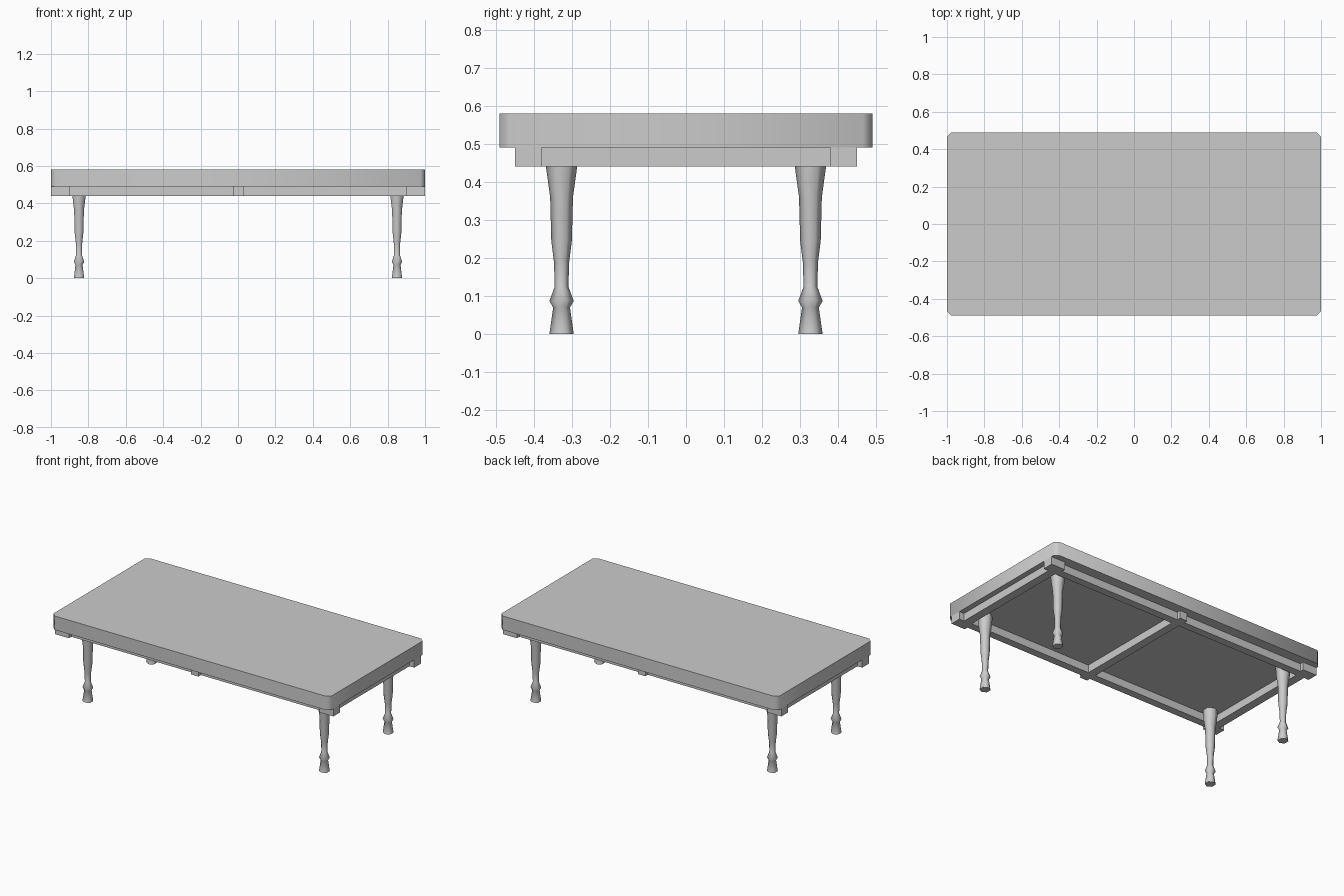
import bpy, bmesh, math

if "Cube" in bpy.data.objects:
    bpy.data.objects.remove(bpy.data.objects["Cube"])

def finish(name, bm, smooth=True):
    bmesh.ops.recalc_face_normals(bm, faces=bm.faces)
    me = bpy.data.meshes.new(name)
    bm.to_mesh(me)
    bm.free()
    ob = bpy.data.objects.new(name, me)
    bpy.context.collection.objects.link(ob)
    if smooth:
        bpy.ops.object.select_all(action='DESELECT')
        ob.select_set(True)
        bpy.context.view_layer.objects.active = ob
        bpy.ops.object.shade_smooth_by_angle(angle=math.radians(65))
    return ob

def prism(name, outline, z0, z1, smooth=True):
    bm = bmesh.new()
    low = [bm.verts.new((x, y, z0)) for x, y in outline]
    high = [bm.verts.new((x, y, z1)) for x, y in outline]
    n = len(outline)
    bm.faces.new(low[::-1])
    bm.faces.new(high)
    for i in range(n):
        j = (i + 1) % n
        bm.faces.new((low[i], low[j], high[j], high[i]))
    return finish(name, bm, smooth)

def box(name, x0, x1, y0, y1, z0, z1):
    return prism(name, [(x0, y0), (x1, y0), (x1, y1), (x0, y1)], z0, z1, False)

def turned(name, x, y, profile, sides=6):
    bm = bmesh.new()
    rings = []
    for r, z in profile:
        rings.append([bm.verts.new((x + r * math.sin(2 * math.pi * k / sides),
                                    y + r * math.cos(2 * math.pi * k / sides), z))
                      for k in range(sides)])
    for a, b in zip(rings, rings[1:]):
        for k in range(sides):
            m = (k + 1) % sides
            bm.faces.new((a[k], a[m], b[m], b[k]))
    bm.faces.new(rings[0])
    bm.faces.new(rings[-1])
    return finish(name, bm)

# Thick top with clipped corners
X, Y, C = 1.0, 0.49, 0.025
prism("table_top", [(-X + C, -Y), (X - C, -Y), (X, -Y + C), (X, Y - C),
                    (X - C, Y), (-X + C, Y), (-X, Y - C), (-X, -Y + C)], 0.49, 0.58)

# Frame under the top
Z0, Z1 = 0.44, 0.491
for s, side in ((-1, "front"), (1, "back")):
    y0, y1 = sorted((s * 0.375, s * 0.425))
    box(side + "_rail", -0.95, 0.95, y0, y1, Z0, Z1)
for s, side in ((-1, "left"), (1, "right")):
    x0, x1 = sorted((s * 0.91, s * 0.965))
    box(side + "_rail", x0, x1, -0.40, 0.40, Z0, Z1)
box("middle_crossbar", -0.023, 0.03, -0.45, 0.45, Z0, Z1)

# Corner blocks and turned six-sided legs
leg_profile = [(0.032, 0), (0.022, 0.07), (0.032, 0.087), (0.018, 0.125), (0.020, 0.19),
               (0.027, 0.245), (0.030, 0.36), (0.041, 0.44), (0.043, 0.492)]
for sx, xn in ((-1, "left"), (1, "right")):
    for sy, yn in ((-1, "front"), (1, "back")):
        x0, x1 = sorted((sx * 0.90, sx * 1.0))
        y0, y1 = sorted((sy * 0.38, sy * 0.45))
        box(f"{yn}_{xn}_corner_block", x0, x1, y0, y1, Z0, Z1)
        turned(f"{yn}_{xn}_leg", sx * 0.85, sy * 0.327, leg_profile)
